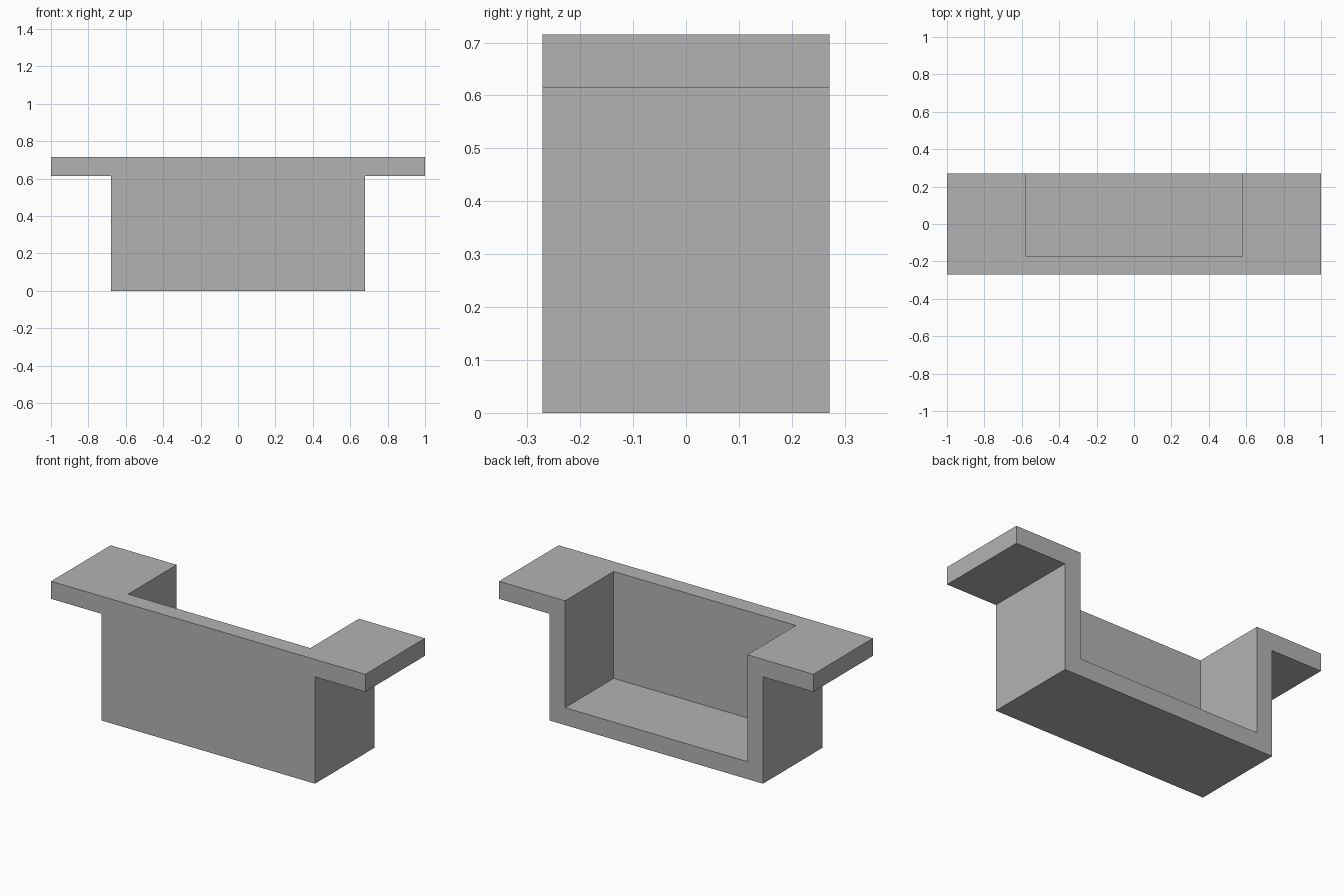
import bpy
import bmesh

if "Cube" in bpy.data.objects:
    bpy.data.objects.remove(bpy.data.objects["Cube"])

HALF_W, HALF_D, TOP = 1.0, 0.271, 0.715   # overall size
BODY_W, FLANGE_Z, WALL = 0.68, 0.614, 0.1  # body half width, flange underside, wall


def extrude_profile(name, points, y0, y1):
    """Solid made by sweeping an x-z outline from y0 to y1."""
    bm = bmesh.new()
    face = bm.faces.new([bm.verts.new((x, y0, z)) for x, z in points])
    result = bmesh.ops.extrude_face_region(bm, geom=[face])
    moved = [v for v in result["geom"] if isinstance(v, bmesh.types.BMVert)]
    bmesh.ops.translate(bm, vec=(0, y1 - y0, 0), verts=moved)
    bmesh.ops.recalc_face_normals(bm, faces=bm.faces)
    mesh = bpy.data.meshes.new(name)
    bm.to_mesh(mesh)
    bm.free()
    obj = bpy.data.objects.new(name, mesh)
    bpy.context.collection.objects.link(obj)
    return obj


# T-shaped body with side flanges, mirrored from its right half
right = [(BODY_W, 0), (BODY_W, FLANGE_Z), (HALF_W, FLANGE_Z), (HALF_W, TOP)]
outline = right + [(-x, z) for x, z in reversed(right)]
bracket = extrude_profile("flanged_bracket", outline, -HALF_D, HALF_D)

# Pocket, open at the top and back
inner = BODY_W - WALL
pocket = extrude_profile(
    "pocket_cutter",
    [(-inner, WALL), (inner, WALL), (inner, TOP + 0.2), (-inner, TOP + 0.2)],
    -HALF_D + WALL, HALF_D + 0.2)
pocket.hide_render = True

cut = bracket.modifiers.new("pocket", 'BOOLEAN')
cut.operation = 'DIFFERENCE'
cut.solver = 'EXACT'
cut.object = pocket
bpy.context.view_layer.objects.active = bracket
bracket.select_set(True)
bpy.ops.object.modifier_apply(modifier=cut.name)
bpy.data.objects.remove(pocket)

# Plain grey finish
grey = bpy.data.materials.new("grey")
grey.diffuse_color = (0.45, 0.45, 0.45, 1)
grey.use_nodes = True
grey.node_tree.nodes["Principled BSDF"].inputs["Base Color"].default_value = grey.diffuse_color
bracket.data.materials.clear()
bracket.data.materials.append(grey)
